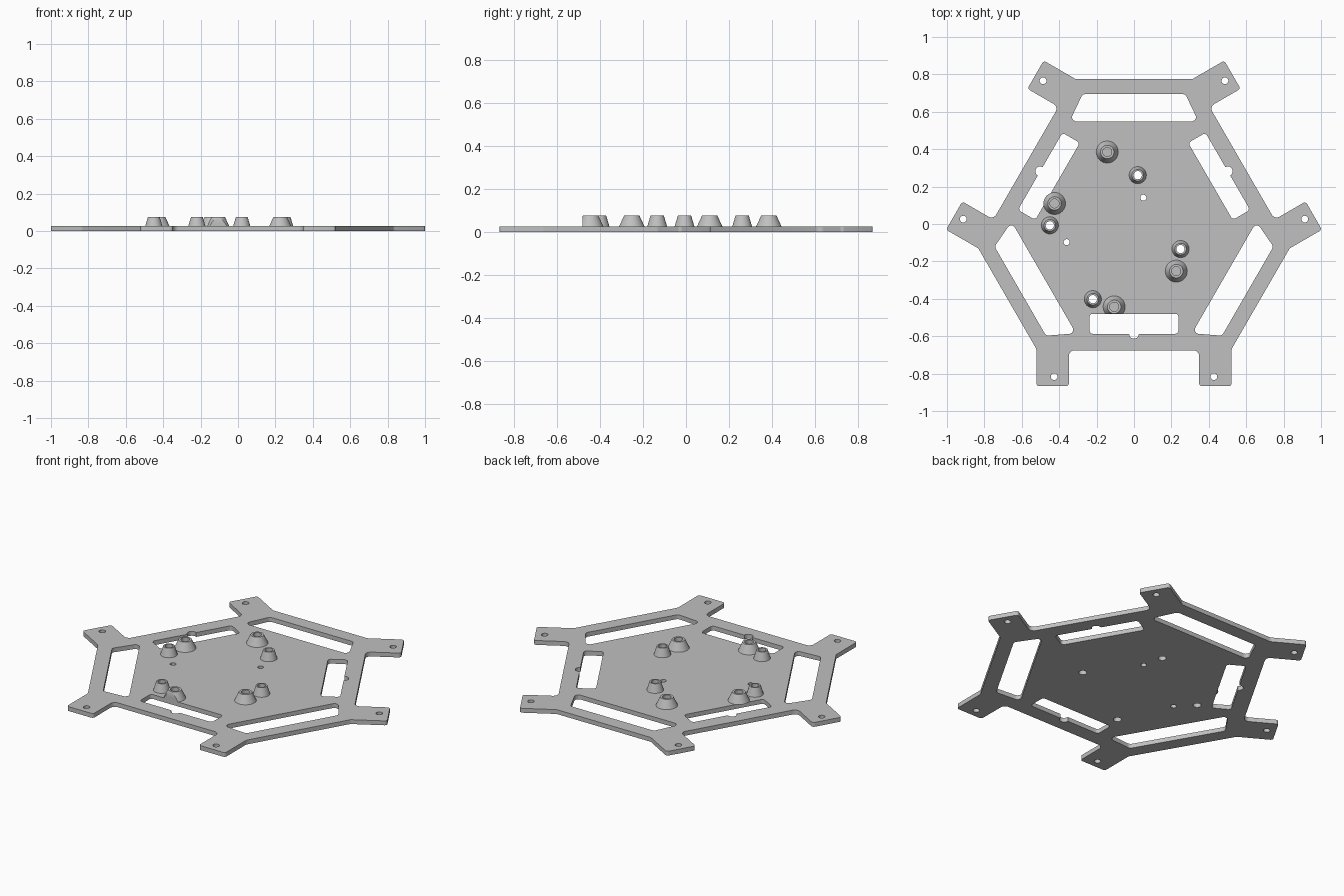
import bpy, bmesh, math
from mathutils import Vector, Matrix

cube = bpy.data.objects.get("Cube")
if cube:
    bpy.data.objects.remove(cube, do_unlink=True)

THICK, TOP = 0.026, 0.076     # plate thickness, standoff height
CENTRE = Vector((0, -0.008))  # centre of the threefold pattern

grey = bpy.data.materials.new("plain_grey")
grey.use_nodes = True
grey.diffuse_color = (0.53, 0.53, 0.53, 1)
grey.node_tree.nodes["Principled BSDF"].inputs["Base Color"].default_value = grey.diffuse_color


def turned(points, k):
    """Turn a sector outline by k thirds of a circle about the pattern centre."""
    rot = Matrix.Rotation(k * math.tau / 3, 2)
    return [rot @ Vector(p) + CENTRE for p in points]


def rounded(points, radii, steps=5):
    """Replace each polygon corner by a tangent arc."""
    out = []
    for i, p in enumerate(points):
        r = radii[i % len(radii)]
        if r == 0:
            out.append(p)
            continue
        a = (points[i - 1] - p).normalized()
        b = (points[(i + 1) % len(points)] - p).normalized()
        half = a.angle(b) / 2
        mid = p + (a + b).normalized() * (r / math.sin(half))
        start = p + a * (r / math.tan(half)) - mid
        end = p + b * (r / math.tan(half)) - mid
        for s in range(steps + 1):
            d = start.lerp(end, s / steps)
            out.append(mid + d.normalized() * r)
    return out


def circle(x, y, r, n=32):
    return [Vector((x + r * math.cos(math.tau * i / n), y + r * math.sin(math.tau * i / n)))
            for i in range(n)]


def finish(name, bm):
    mesh = bpy.data.meshes.new(name)
    bmesh.ops.remove_doubles(bm, verts=bm.verts, dist=1e-5)
    bmesh.ops.recalc_face_normals(bm, faces=bm.faces)
    bm.to_mesh(mesh)
    bm.free()
    mesh.materials.clear()
    mesh.materials.append(grey)
    obj = bpy.data.objects.new(name, mesh)
    bpy.context.collection.objects.link(obj)
    bpy.ops.object.select_all(action='DESELECT')
    obj.select_set(True)
    bpy.context.view_layer.objects.active = obj
    bpy.ops.object.shade_smooth_by_angle(angle=math.radians(30))
    return obj


# Outline of one third: two mounting tabs and the edge between them
left_tab = [(-0.522, -0.66), (-0.522, -0.859), (-0.348, -0.859), (-0.348, -0.667)]
sector = left_tab + [(-x, y) for x, y in reversed(left_tab)]
tab_radii = [0.03, 0.015, 0.015, 0.03]

# Long trapezoid window and short window with a round notch
long_window = [(-0.344, 0.557), (0.344, 0.557), (0.275, 0.702), (-0.275, 0.702)]
notch = [(0.026 * math.cos(a), -0.579 + 0.026 * math.sin(a))
         for a in (math.pi * (1 + i / 12) for i in range(13))]
short_window = [(-0.238, -0.472), (-0.238, -0.579)] + notch + [(0.238, -0.579), (0.238, -0.472)]
short_radii = [0.018] * 2 + [0] * len(notch) + [0.018] * 2

outline, loops = [], []
for k in range(3):
    outline += turned(sector, k)
    loops.append(rounded(turned(long_window, k), [0.022]))
    loops.append(rounded(turned(short_window, k), short_radii))
    for hole in turned([(-0.427, -0.808), (0.427, -0.808)], k):
        loops.append(circle(hole.x, hole.y, 0.018))
loops.append(rounded(outline, tab_radii))

# Standoff positions: open ones go through the plate, wide ones are blind
open_spots = [(0.02, 0.261), (-0.45, -0.007), (0.249, -0.134), (-0.22, -0.402)]
wide_spots = [(-0.143, 0.385), (-0.425, 0.11), (0.226, -0.252), (-0.106, -0.443)]
loops += [circle(x, y, 0.022) for x, y in open_spots]
loops += [circle(x, y, 0.016) for x, y in [(0.05, 0.141), (-0.36, -0.097)]]

# Plate: filled flat curve with holes, extruded and turned into a mesh
curve = bpy.data.curves.new("plate_outline", 'CURVE')
curve.dimensions = '2D'
curve.fill_mode = 'BOTH'
curve.extrude = THICK / 2
for loop in loops:
    spline = curve.splines.new('POLY')
    spline.points.add(len(loop) - 1)
    for point, p in zip(spline.points, loop):
        point.co = (p.x, p.y, 0, 1)
    spline.use_cyclic_u = True
helper = bpy.data.objects.new("plate_outline", curve)
bpy.context.collection.objects.link(helper)
bpy.context.view_layer.update()
filled = helper.evaluated_get(bpy.context.evaluated_depsgraph_get())
bm = bmesh.new()
bm.from_mesh(filled.to_mesh())
bmesh.ops.translate(bm, verts=bm.verts, vec=(0, 0, THICK / 2))
bpy.data.objects.remove(helper, do_unlink=True)
finish("plate", bm)


# Standoffs: hollow cones
def standoff(name, x, y, base, rim, hole, cut_y=None):
    bm = bmesh.new()
    profile = [(base, THICK), (rim, TOP), (hole, TOP), (hole, THICK)]
    rings = [[bm.verts.new((p.x, p.y, z)) for p in circle(x, y, r)] for r, z in profile]
    for j, ring in enumerate(rings):
        nxt = rings[(j + 1) % len(rings)]
        for i in range(len(ring)):
            bm.faces.new((ring[i - 1], ring[i], nxt[i], nxt[i - 1]))
    if cut_y is not None:
        geom = bm.verts[:] + bm.edges[:] + bm.faces[:]
        cut = bmesh.ops.bisect_plane(bm, geom=geom, plane_co=(0, cut_y, 0),
                                     plane_no=(0, -1, 0), clear_outer=True)
        edges = [e for e in cut["geom_cut"] if isinstance(e, bmesh.types.BMEdge)]
        bmesh.ops.holes_fill(bm, edges=edges, sides=0)
    finish(name, bm)


for i, (x, y) in enumerate(open_spots):
    standoff(f"open_standoff_{i + 1}", x, y, 0.046, 0.031, 0.022)
for i, (x, y) in enumerate(wide_spots):
    # The front one is trimmed flush with the short window
    standoff(f"wide_standoff_{i + 1}", x, y, 0.059, 0.036, 0.024, -0.48 if i == 3 else None)
